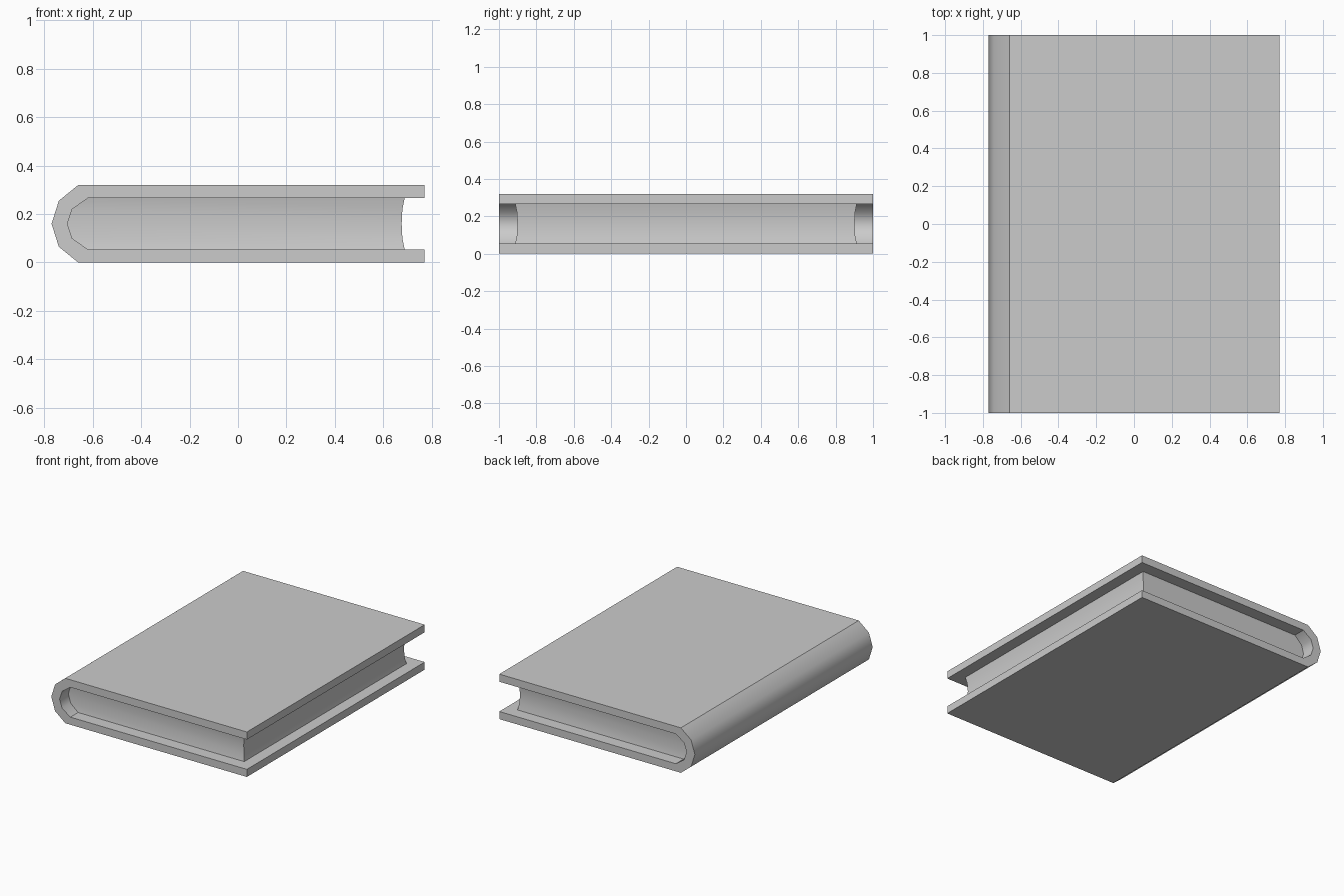
import bpy
import bmesh

cube = bpy.data.objects.get("Cube")
if cube:
    bpy.data.objects.remove(cube, do_unlink=True)

grey = bpy.data.materials.new("plain grey")
grey.use_nodes = True
grey.diffuse_color = (0.6, 0.6, 0.6, 1)
grey.node_tree.nodes["Principled BSDF"].inputs["Base Color"].default_value = (0.6, 0.6, 0.6, 1)

MID = 0.16
FORE_EDGE = 0.77


def finish(bm, name):
    bmesh.ops.recalc_face_normals(bm, faces=bm.faces)
    mesh = bpy.data.meshes.new(name)
    bm.to_mesh(mesh)
    bm.free()
    mesh.materials.append(grey)
    obj = bpy.data.objects.new(name, mesh)
    bpy.context.collection.objects.link(obj)
    return obj


def mirrored(half):
    """Complete a profile (x, height above middle) running down to the middle."""
    return half + [(x, -h) for x, h in reversed(half[:-1])]


# Cover: boards and rounded spine as one extruded profile
outer = mirrored([(FORE_EDGE, 0.16), (-0.66, 0.16), (-0.74, 0.095), (-0.77, 0)])
inner = mirrored([(FORE_EDGE, 0.106), (-0.62, 0.106), (-0.685, 0.06), (-0.705, 0)])
bm = bmesh.new()


def column(x, h):
    return [bm.verts.new((x, y, MID + h)) for y in (-1, 1)]


out_v = [column(*p) for p in outer]
in_v = [column(*p) for p in inner]
for loop in (out_v, in_v):
    for i, (a, b) in enumerate(zip(loop, loop[1:])):
        face = bm.faces.new((a[0], b[0], b[1], a[1]))
        face.smooth = 0 < i < len(loop) - 2      # only the spine is round
for i in (0, -1):
    bm.faces.new((out_v[i][0], in_v[i][0], in_v[i][1], out_v[i][1]))
for end in (0, 1):
    bm.faces.new([v[end] for v in out_v] + [v[end] for v in reversed(in_v)])
finish(bm, "cover")

# Page block: stacked rings, hollowed on the three open edges
bm = bmesh.new()
rings = []
for left, h, inset in ((-0.62, 0.106, 0), (-0.685, 0.06, 0.009), (-0.705, 0, 0.012),
                       (-0.685, -0.06, 0.009), (-0.62, -0.106, 0)):
    x, y = 0.688 - inset, 0.913 - inset
    rings.append([bm.verts.new((px, py, MID + h))
                  for px, py in ((left, -y), (x, -y), (x, y), (left, y))])
for top, low in zip(rings, rings[1:]):
    for k in range(4):
        n = (k + 1) % 4
        bm.faces.new((top[k], top[n], low[n], low[k]))
bm.faces.new(rings[0])
bm.faces.new(rings[-1])
pages = finish(bm, "pages")

# Smooth the hollow edges, keep the corners crisp
bpy.ops.object.select_all(action='DESELECT')
pages.select_set(True)
bpy.context.view_layer.objects.active = pages
bpy.ops.object.shade_smooth_by_angle(angle=0.7)
